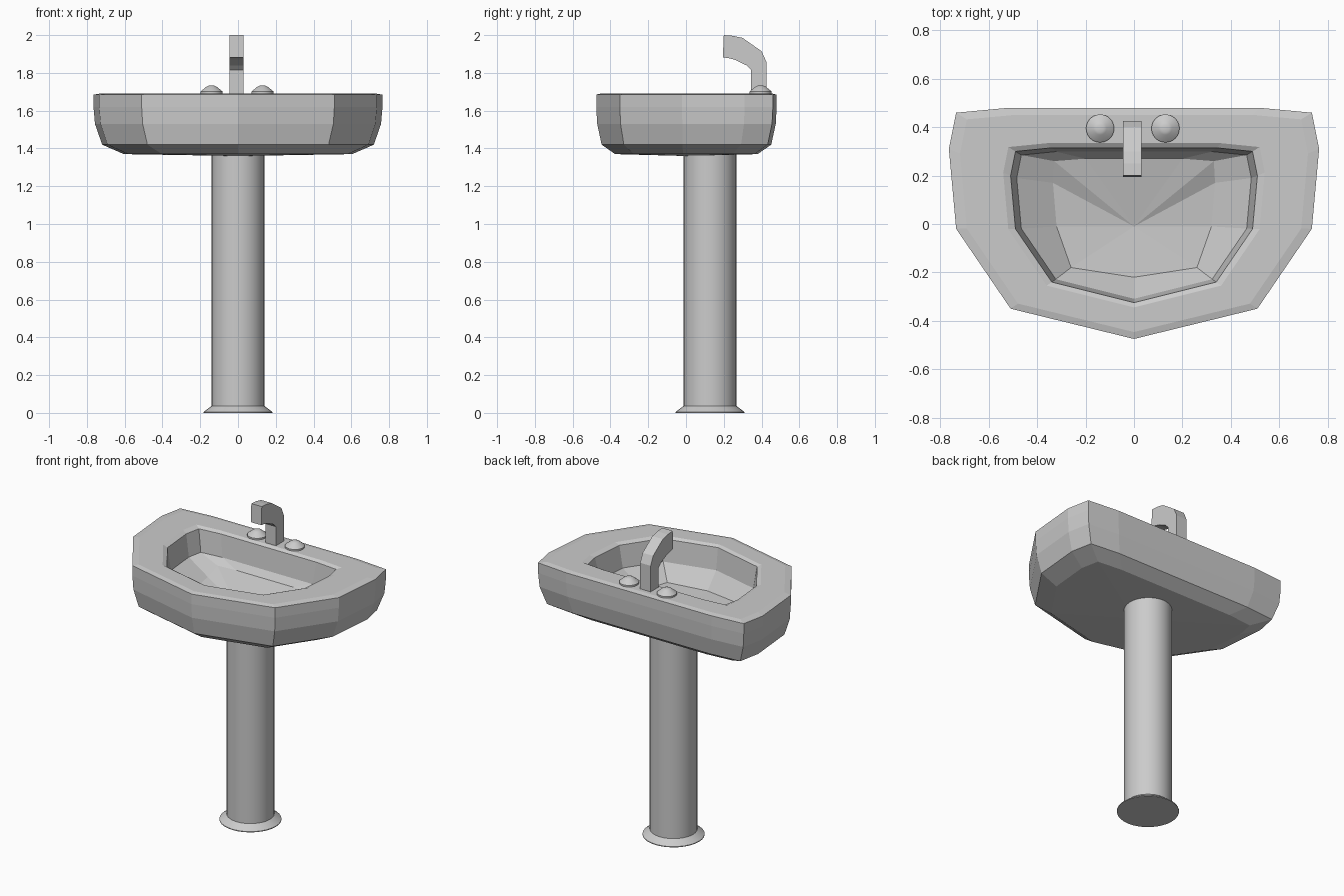
import bpy, bmesh, math

if "Cube" in bpy.data.objects:
    bpy.data.objects.remove(bpy.data.objects["Cube"])


def finish(name, bm, smooth=False):
    bmesh.ops.recalc_face_normals(bm, faces=bm.faces[:])
    me = bpy.data.meshes.new(name)
    bm.to_mesh(me)
    bm.free()
    ob = bpy.data.objects.new(name, me)
    bpy.context.collection.objects.link(ob)
    if smooth:
        bpy.ops.object.select_all(action='DESELECT')
        bpy.context.view_layer.objects.active = ob
        ob.select_set(True)
        bpy.ops.object.shade_smooth_by_angle(angle=math.radians(35))
    return ob


def ring(half, z, s=1.0):
    """Mirror a half outline (front centre to back centre) into a full loop."""
    pts = [(x * s, y * s, z if len(r) == 0 else r[0]) for x, y, *r in half]
    return pts + [(-x, y, h) for x, y, h in pts[-2:0:-1]]


def bridge(bm, a, b):
    n = len(a)
    for i in range(n):
        bm.faces.new((a[i], a[(i + 1) % n], b[(i + 1) % n], b[i]))


def fan(bm, loop, centre):
    c = bm.verts.new(centre)
    for i in range(len(loop)):
        bm.faces.new((loop[i], loop[(i + 1) % len(loop)], c))


def lathe(name, profile, x, y, sides):
    bm = bmesh.new()
    loops = []
    for r, z in profile:
        loops.append([bm.verts.new((x + r * math.cos(2 * math.pi * i / sides),
                                    y + r * math.sin(2 * math.pi * i / sides), z))
                      for i in range(sides)])
    for a, b in zip(loops, loops[1:]):
        bridge(bm, a, b)
    bm.faces.new(loops[0])
    bm.faces.new(loops[-1])
    return finish(name, bm, True)


# Basin: stacked loops from the underside, over the rim, down into the bowl
outer = [(0, -.475), (.51, -.35), (.735, -.02), (.765, .31),
         (.735, .46), (.52, .48), (0, .48)]
hole = [(0, -.325), (.34, -.24), (.49, -.02), (.51, .2),
        (.49, .3), (.34, .315), (0, .315)]
floor = [(0, -.22, 1.44), (.26, -.18, 1.44), (.32, -.01, 1.44), (.335, .17, 1.46),
         (.33, .26, 1.5), (.2, .27, 1.5), (0, .27, 1.5)]
rings = [ring(outer, 1.37, .79), ring(outer, 1.42, .94), ring(outer, 1.53, .99),
         ring(outer, 1.62), ring(outer, 1.685), ring(outer, 1.692, .94),
         ring(hole, 1.692, 1.06), ring(hole, 1.68), ring(hole, 1.54, .95),
         ring(floor, 0)]
bm = bmesh.new()
loops = [[bm.verts.new(p) for p in r] for r in rings]
for a, b in zip(loops, loops[1:]):
    bridge(bm, a, b)
fan(bm, loops[0], (0, 0, 1.36))
fan(bm, loops[-1], (0, -.01, 1.43))
finish("basin", bm)

# Pedestal with flared foot
lathe("pedestal", [(.182, 0), (.182, .005), (.14, .037), (.14, 1.37)], 0, .127, 32)

# Tap handles
for side, x in (("left", -.14), ("right", .13)):
    lathe(side + "_tap_handle", [(.058, 1.68), (.058, 1.702), (.027, 1.727), (.015, 1.732)],
          x, .395, 24)

# Spout: side profile extruded across x
outside = [(.425, 1.685), (.425, 1.86), (.40, 1.915), (.30, 1.985), (.25, 1.996), (.2, 2.0)]
inside = [(.345, 1.685), (.345, 1.815), (.32, 1.84), (.257, 1.87), (.225, 1.878), (.195, 1.882)]
bm = bmesh.new()
sect = [[bm.verts.new((x, y, z)) for x, (y, z) in
         ((-.045, o), (.03, o), (.03, i), (-.045, i))] for o, i in zip(outside, inside)]
for a, b in zip(sect, sect[1:]):
    bridge(bm, a, b)
bm.faces.new(sect[0])
bm.faces.new(sect[-1])
finish("spout", bm)
